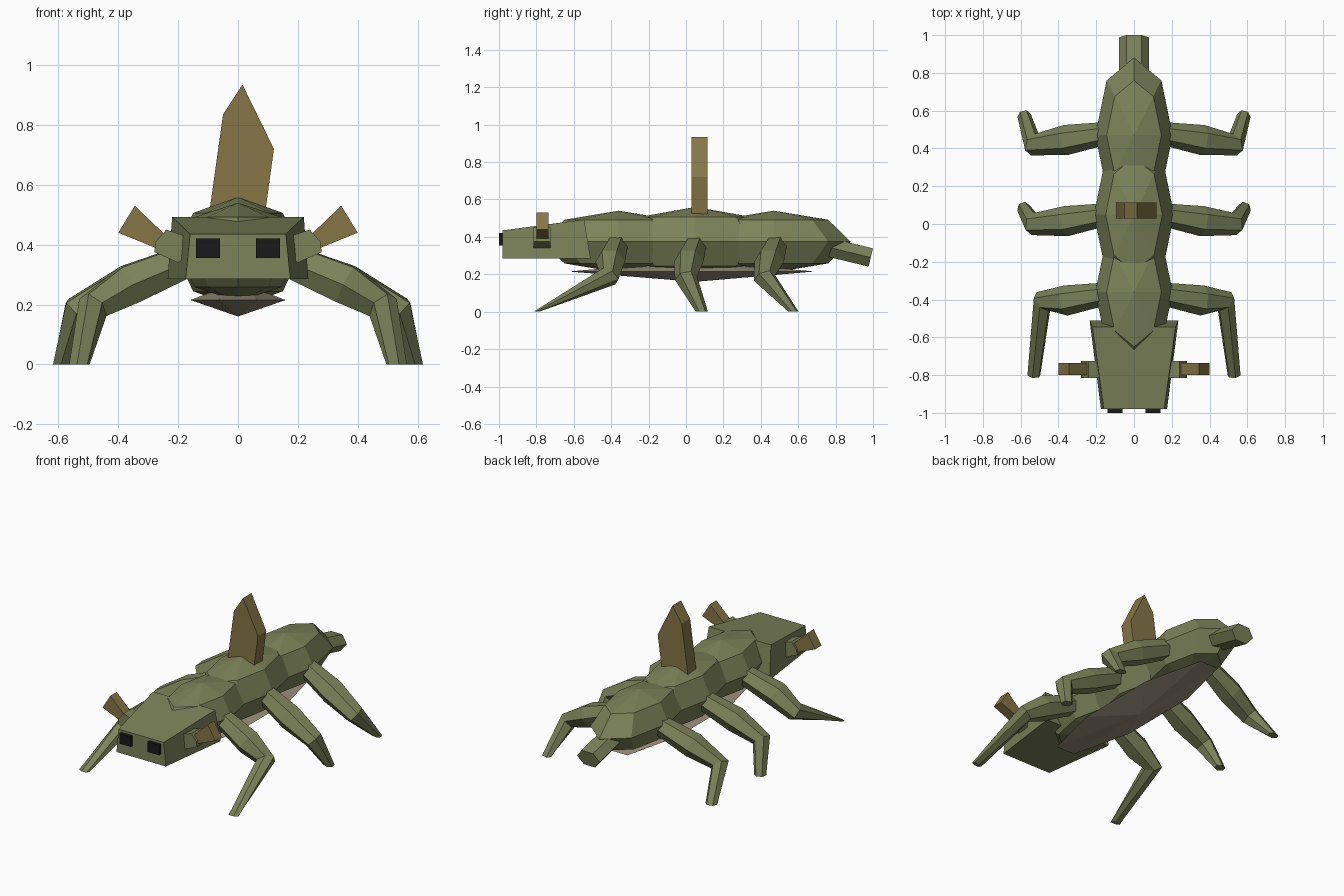
import bpy, bmesh
from math import cos, sin, tau
from mathutils import Vector, Matrix

if "Cube" in bpy.data.objects:
    bpy.data.objects.remove(bpy.data.objects["Cube"])


def material(name, rgb):
    m = bpy.data.materials.new(name)
    m.diffuse_color = (*rgb, 1)
    m.use_nodes = True
    m.node_tree.nodes["Principled BSDF"].inputs["Base Color"].default_value = m.diffuse_color
    return m


GREEN = material("skin_green", (0.20, 0.225, 0.10))
BROWN = material("horn_brown", (0.24, 0.18, 0.06))
TAN = material("belly_tan", (0.33, 0.28, 0.20))
BLACK = material("eye_black", (0.01, 0.01, 0.01))


def finish(bm, name, mat, mirror=False):
    bmesh.ops.recalc_face_normals(bm, faces=bm.faces)
    me = bpy.data.meshes.new(name)
    bm.to_mesh(me)
    bm.free()
    me.materials.append(mat)
    ob = bpy.data.objects.new(name, me)
    bpy.context.collection.objects.link(ob)
    if mirror:
        ob.modifiers.new("mirror", 'MIRROR')
    return ob


def ellipsoid(name, mat, centre, radii):
    bm = bmesh.new()
    bmesh.ops.create_uvsphere(bm, u_segments=8, v_segments=4, radius=1,
                              matrix=Matrix.LocRotScale(centre, None, radii))
    return finish(bm, name, mat)


def loft(bm, rings):
    rings = [[bm.verts.new(p) for p in r] for r in rings]
    n = len(rings[0])
    for a, b in zip(rings, rings[1:]):
        for i in range(n):
            j = (i + 1) % n
            bm.faces.new((a[i], a[j], b[j], b[i]))
    bm.faces.new(rings[0])
    bm.faces.new(rings[-1])


def plate(name, mat, profile, y0, y1, mirror=False):
    # Front-view profile extruded along y
    bm = bmesh.new()
    loft(bm, [[(x, y, z) for x, z in profile] for y in (y0, y1)])
    return finish(bm, name, mat, mirror)


def tube(name, path, radii, mirror=False, ground=False):
    # Six-sided tapering limb along a path
    pts = [Vector(p) for p in path]
    rings, side, last = [], None, None
    for i, p in enumerate(pts):
        t = Vector()
        if i > 0:
            t += (p - pts[i - 1]).normalized()
        if i < len(pts) - 1:
            t += (pts[i + 1] - p).normalized()
        t.normalize()
        if side is None:
            side = t.cross(Vector((0, 0, 1))).normalized()
        else:
            side = last.rotation_difference(t) @ side
        last = t
        up = side.cross(t)
        a, b = radii[i]
        rings.append([p + side * a * cos(tau * k / 6) + up * b * sin(tau * k / 6)
                      for k in range(6)])
    if ground:
        for v in rings[-1]:
            v.z = 0
    bm = bmesh.new()
    loft(bm, rings)
    return finish(bm, name, GREEN, mirror)


# Three overlapping body segments
ellipsoid("front_body", GREEN, (0, -0.36, 0.375), (0.205, 0.41, 0.165))
ellipsoid("middle_body", GREEN, (0, 0.05, 0.375), (0.212, 0.43, 0.185))
ellipsoid("rear_body", GREEN, (0, 0.47, 0.375), (0.205, 0.41, 0.165))

# Shallow pointed belly plate
bm = bmesh.new()
rim = [bm.verts.new((0.172 * cos(tau * (k + .5) / 8), 0.03 + 0.71 * sin(tau * (k + .5) / 8), 0.215))
       for k in range(8)]
for z in (0.16, 0.275):
    tip = bm.verts.new((0, 0.05, z))
    for k in range(8):
        bm.faces.new((rim[k], rim[(k + 1) % 8], tip))
finish(bm, "belly", TAN)

# Wedge head
bm = bmesh.new()
loft(bm, [[(-.175, -.98, .285), (.175, -.98, .285), (.16, -.98, .435), (-.16, -.98, .435)],
          [(-.235, -.51, .285), (.235, -.51, .285), (.22, -.545, .493), (-.22, -.545, .493)]])
finish(bm, "head", GREEN)

# Eyes, ears and horns
plate("eyes", BLACK, [(.06, .355), (.14, .355), (.14, .42), (.06, .42)], -1.0, -.96, True)
plate("ear_stubs", GREEN, [(.15, .37), (.20, .34), (.28, .375), (.275, .41), (.24, .45), (.15, .42)],
      -.815, -.725, True)
plate("horns", BROWN, [(.235, .425), (.265, .385), (.40, .44), (.345, .53)], -.80, -.735, True)

# Back fin
plate("back_fin", BROWN, [(-.097, .50), (-.05, .835), (.015, .935), (.12, .72), (.09, .50)], .03, .115)

# Tail stub
tube("tail", [(0, .72, .355), (0, .988, .29)], [(.08, .058)] * 2)

# Legs: hip, thigh, knee, foot
widths = [(.06, .06), (.08, .075), (.06, .055), (.036, .036)]
for name, y, knee, foot in (("front_legs", -.37, (.485, -.41, .19), (.53, -.80, 0)),
                            ("middle_legs", .05, (.535, .00, .18), (.585, .085, 0)),
                            ("hind_legs", .48, (.535, .42, .18), (.582, .575, 0))):
    tube(name, [(.15, y, .355), (.36, y - .035, .268), knee, foot], widths, True, True)
